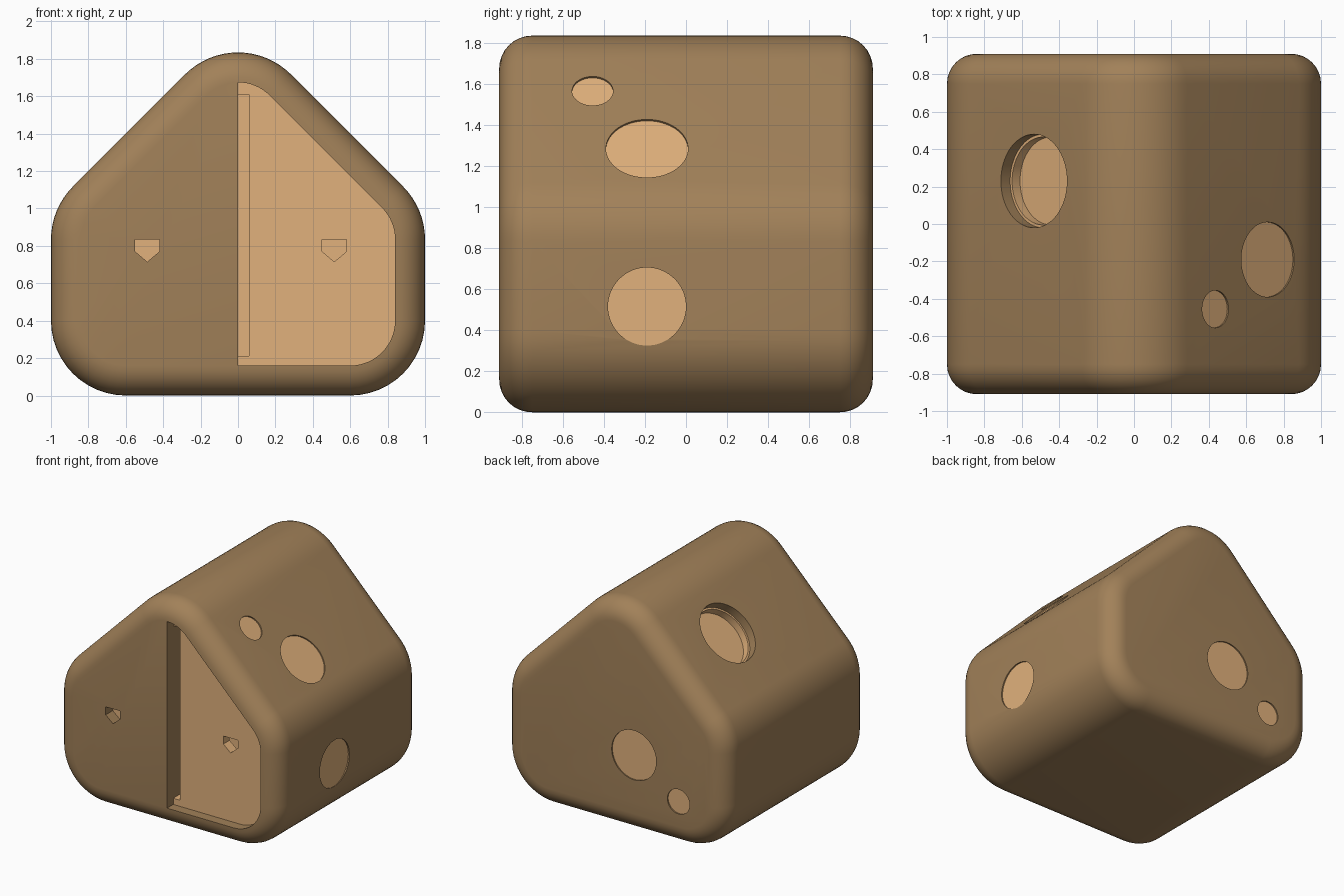
import bpy, bmesh, math
from mathutils import Vector

if "Cube" in bpy.data.objects:
    bpy.data.objects.remove(bpy.data.objects["Cube"])

HALF_DEPTH, FILLET, CORNER = 0.91, 0.16, 0.40


def material(name, color):
    m = bpy.data.materials.new(name)
    m.diffuse_color = color
    m.use_nodes = True
    m.node_tree.nodes["Principled BSDF"].inputs["Base Color"].default_value = m.diffuse_color
    return m


DARK = material("dark_wood", (0.36, 0.22, 0.10, 1))
LIGHT = material("light_wood", (0.75, 0.44, 0.20, 1))


def right_half(offset=0.0):
    """Right half of the house outline, bottom centre to ridge, inset by offset."""
    r = CORNER - offset
    pts = [(0, offset)]
    arcs = [((0.6, 0.4), -90, 0, 12),
            ((0.6, 1 - CORNER * math.tan(math.pi / 8)), 0, 45, 8),
            ((0, 2 - CORNER * math.sqrt(2)), 45, 90, 8)]
    for (cx, cz), a0, a1, n in arcs:
        for i in range(n + 1):
            a = math.radians(a0 + (a1 - a0) * i / n)
            pts.append((cx + r * math.cos(a), cz + r * math.sin(a)))
    pts[-1] = (0, pts[-1][1])
    return pts


def full_outline(offset):
    half = right_half(offset)
    return half + [(-x, z) for x, z in half[-2:0:-1]]


def loft(name, loops, mat):
    """Skin a list of equal-length (points, y) loops and cap both ends."""
    bm = bmesh.new()
    rings = [[bm.verts.new((x, y, z)) for x, z in pts] for pts, y in loops]
    n = len(rings[0])
    for a, b in zip(rings, rings[1:]):
        for i in range(n):
            bm.faces.new((a[i], a[(i + 1) % n], b[(i + 1) % n], b[i]))
    bm.faces.new(rings[0])
    bm.faces.new(rings[-1])
    bmesh.ops.recalc_face_normals(bm, faces=bm.faces[:])
    mesh = bpy.data.meshes.new(name)
    bm.to_mesh(mesh)
    bm.free()
    mesh.materials.append(mat)
    ob = bpy.data.objects.new(name, mesh)
    bpy.context.collection.objects.link(ob)
    return ob


def prism(name, pts, y0, y1, mat):
    return loft(name, [(pts, y0), (pts, y1)], mat)


def disc(name, centre, normal, radius, top, bottom, mat):
    """Cylinder along normal, between two heights relative to the wall surface."""
    normal = Vector(normal).normalized()
    bpy.ops.mesh.primitive_cylinder_add(
        vertices=64, radius=radius, depth=top - bottom,
        location=Vector(centre) + normal * (top + bottom) / 2,
        rotation=normal.to_track_quat('Z', 'Y').to_euler())
    ob = bpy.context.object
    ob.name = name
    ob.data.materials.append(mat)
    return ob


def cut(target, cutter):
    mod = target.modifiers.new("cut", 'BOOLEAN')
    mod.operation, mod.solver, mod.object = 'DIFFERENCE', 'EXACT', cutter
    bpy.context.view_layer.objects.active = target
    bpy.ops.object.modifier_apply(modifier=mod.name)
    bpy.data.objects.remove(cutter, do_unlink=True)


# House body with rounded front and back rims
loops = []
for side in (-1, 1):
    ring = []
    for i in range(9):
        a = math.radians(90 * i / 8)
        ring.append((full_outline(FILLET * (1 - math.sin(a))),
                     side * (HALF_DEPTH - FILLET + FILLET * math.cos(a))))
    loops += ring if side < 0 else ring[::-1]
body = loft("house_body", loops, DARK)

# Open right half of the front, with a recessed door and a lining behind it
opening = right_half(FILLET)
cut(body, prism("opening_cutter", opening, -1.0, -0.66, DARK))
prism("inner_lining", opening, -0.68, -0.65, LIGHT)
door = prism("right_door", opening, -0.83, -0.75, LIGHT)
slot = [(-0.1, 0.21), (0.06, 0.21), (0.06, 1.61), (-0.1, 1.61)]
cut(door, prism("slot_cutter", slot, -1, -0.7, LIGHT))


# Shield-shaped finger holes
def shield(cx):
    return [(cx + x, z) for x, z in
            ((-0.065, 0.835), (-0.065, 0.77), (0, 0.715), (0.065, 0.77), (0.065, 0.835))]


cut(door, prism("right_grip_cutter", shield(0.515), -1, -0.7, LIGHT))
cut(body, prism("left_grip_cutter", shield(-0.485), -1, -0.80, DARK))
prism("left_grip_back", shield(-0.485), -0.82, -0.79, LIGHT)

# Round windows: name, centre on wall, wall normal, radius, recess depth
windows = [
    ("side_window", (1, -0.19, 0.515), (1, 0, 0), 0.19, 0.01),
    ("roof_window_large", (0.715, -0.19, 1.285), (1, 0, 1), 0.20, 0.01),
    ("roof_window_small", (0.435, -0.455, 1.565), (1, 0, 1), 0.10, 0.01),
    ("roof_window_deep", (-0.535, 0.23, 1.465), (-1, 0, 1), 0.25, 0.13),
    ("back_window_large", (-0.17, HALF_DEPTH, 0.635), (0, 1, 0), 0.20, 0.01),
    ("back_window_small", (-0.57, HALF_DEPTH, 0.365), (0, 1, 0), 0.10, 0.01),
]
for name, centre, normal, radius, depth in windows:
    cut(body, disc(name + "_cutter", centre, normal, radius, 0.1, -depth - 0.02, DARK))
    disc(name, centre, normal, radius, -depth, -depth - 0.03, LIGHT)
# Light ring lining the lower wall of the deep roof window
ring = disc("roof_window_ring", windows[3][1], windows[3][2], 0.25, -0.07, -0.13, LIGHT)
cut(ring, disc("ring_cutter", windows[3][1], windows[3][2], 0.235, 0.1, -0.2, LIGHT))

# Smooth shading with crisp cut edges
bpy.ops.object.select_all(action='SELECT')
bpy.context.view_layer.objects.active = body
bpy.ops.object.shade_smooth_by_angle(angle=math.radians(30))
